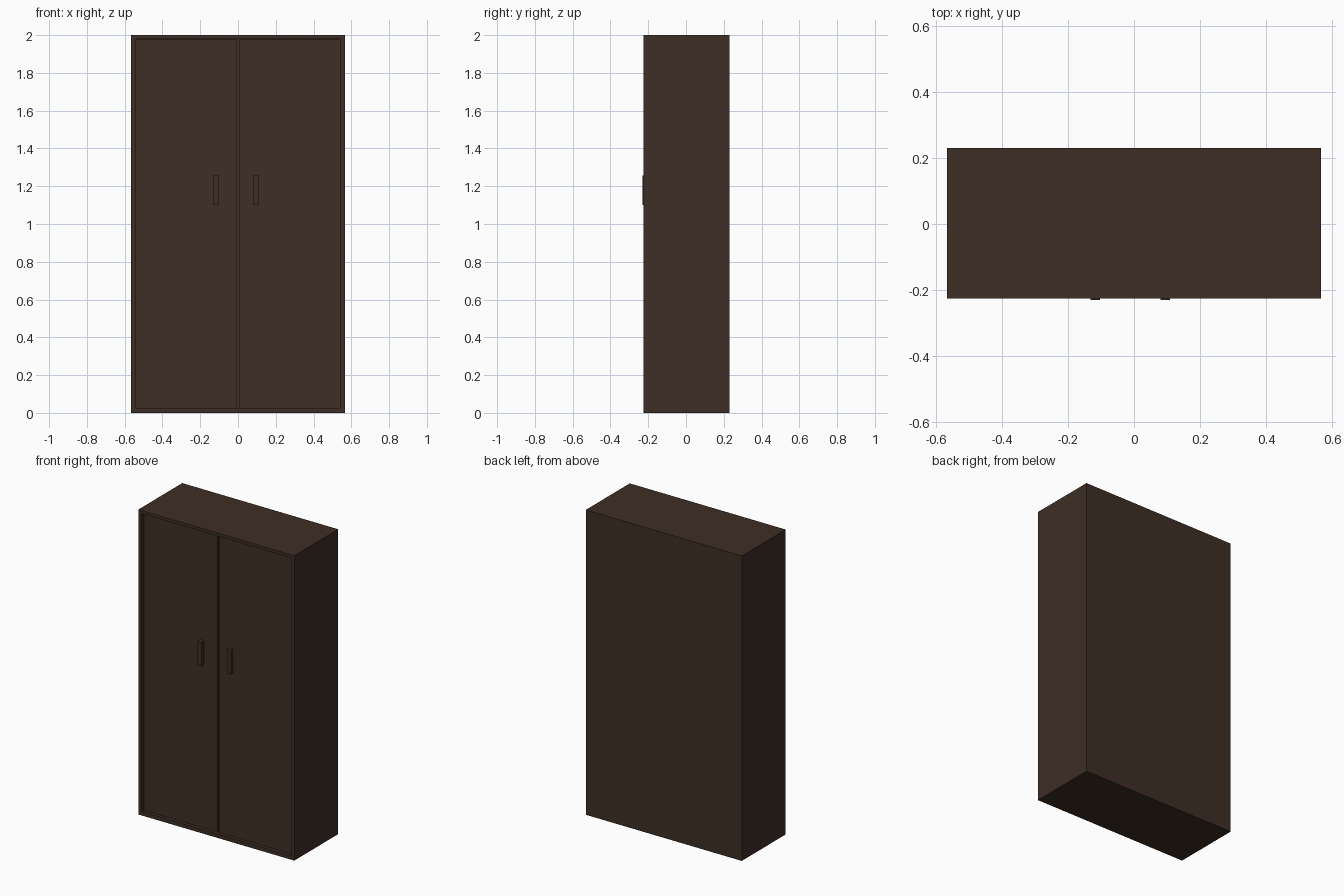
import bpy

if "Cube" in bpy.data.objects:
    bpy.data.objects.remove(bpy.data.objects["Cube"])

W, Y0, Y1, H = 0.566, -0.225, 0.23, 2.0   # half width, front, back, height
T = 0.025                                  # board thickness
RECESS = 0.02                              # doors sit behind the frame edge


def material(name, rgb):
    m = bpy.data.materials.new(name)
    m.diffuse_color = (*rgb, 1.0)
    m.use_nodes = True
    m.node_tree.nodes["Principled BSDF"].inputs["Base Color"].default_value = m.diffuse_color
    return m


wood = material("dark_brown_wood", (0.048, 0.0275, 0.018))


def box(name, x0, x1, y0, y1, z0, z1):
    bpy.ops.mesh.primitive_cube_add(
        size=1, location=((x0 + x1) / 2, (y0 + y1) / 2, (z0 + z1) / 2))
    o = bpy.context.object
    o.name = name
    o.scale = (x1 - x0, y1 - y0, z1 - z0)
    bpy.ops.object.transform_apply(location=False, rotation=False, scale=True)
    o.data.materials.append(wood)
    return o


# Carcass boards
box("left_side", -W, -W + T, Y0, Y1, 0, H)
box("right_side", W - T, W, Y0, Y1, 0, H)
box("bottom_board", -W + T, W - T, Y0, Y1, 0, T)
box("top_board", -W + T, W - T, Y0, Y1, H - 0.02, H)
box("back_panel", -W + T, W - T, Y1 - 0.02, Y1, T, H - 0.02)

# Recessed doors with a narrow gap down the middle
door_y = Y0 + RECESS
box("left_door", -W + T + 0.002, -0.004, door_y, door_y + 0.02, T + 0.002, H - 0.022)
box("right_door", 0.004, W - T - 0.002, door_y, door_y + 0.02, T + 0.002, H - 0.022)

# Bar handles
for name, x in (("left_handle", -0.117), ("right_handle", 0.094)):
    box(name, x - 0.0145, x + 0.0145, -0.23, door_y, 1.10, 1.257)
